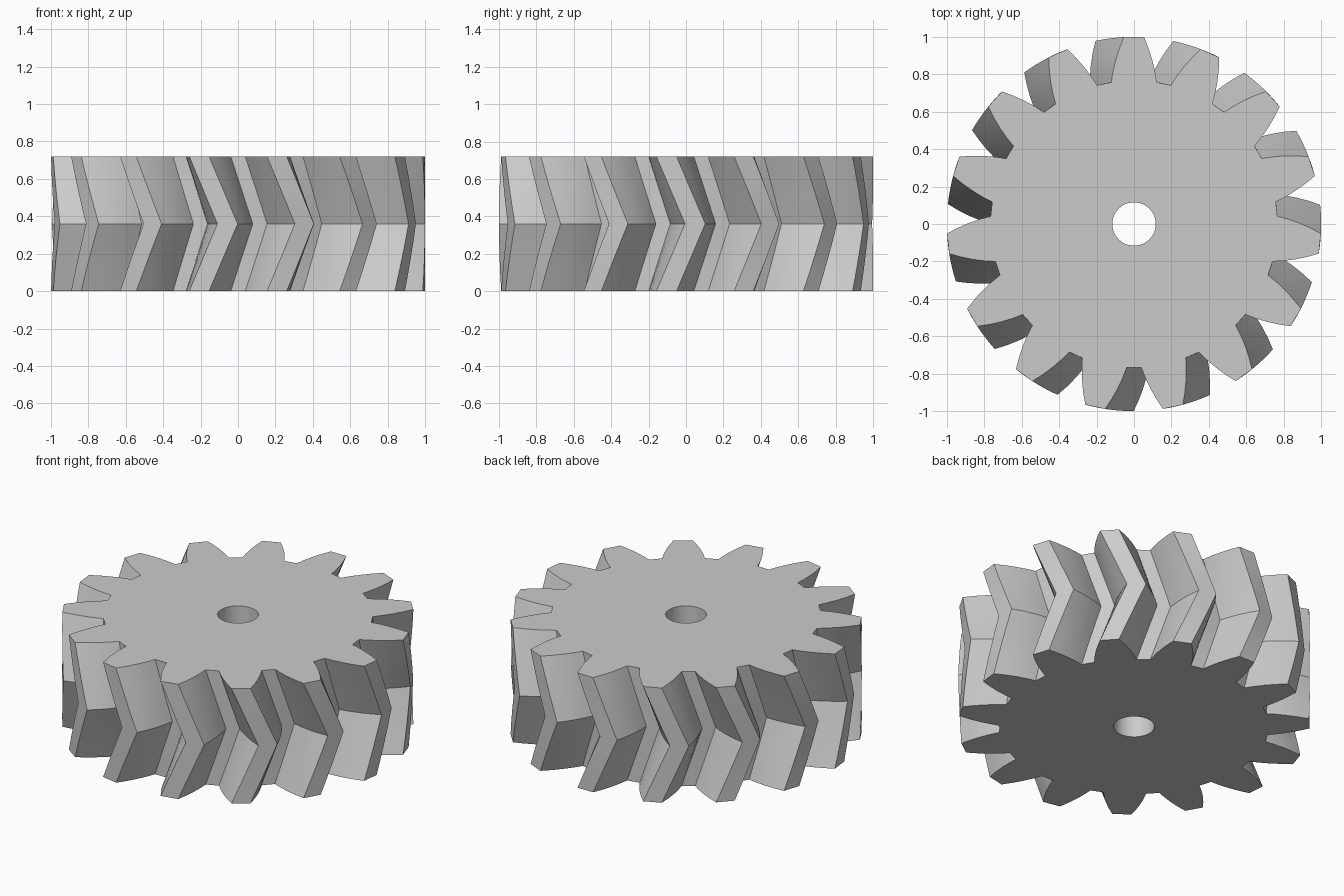
import bpy, bmesh
from math import radians, cos, sin

cube = bpy.data.objects.get("Cube")
if cube:
    bpy.data.objects.remove(cube)

TEETH, HEIGHT, TWIST = 15, 0.72, 8.8
BORE, BORE_SIDES, SLICES = 0.116, 40, 4
# tooth flank from root to tip: radius, half angle in degrees
FLANK = [(0.767, 9.1), (0.82, 7.9), (0.88, 6.4), (0.94, 4.8), (1.0, 3.1)]

grey = bpy.data.materials.new("plain grey")
grey.use_nodes = True
colour = (0.6, 0.6, 0.6, 1)
grey.diffuse_color = colour
grey.node_tree.nodes["Principled BSDF"].inputs["Base Color"].default_value = colour


def gear_outline():
    """Polar points of the toothed outline, anticlockwise."""
    points = []
    for i in range(TEETH):
        centre = 90 + i * 360 / TEETH
        points += [(r, centre - a) for r, a in FLANK]
        points += [(r, centre + a) for r, a in reversed(FLANK)]
    return points


def ring(bm, points, z, turn=0):
    return [bm.verts.new((r * cos(radians(a + turn)), r * sin(radians(a + turn)), z))
            for r, a in points]


def wall(bm, low, high):
    n = len(low)
    for i in range(n):
        j = (i + 1) % n
        bm.faces.new((low[i], low[j], high[j], high[i]))


def loop_edges(bm, loop):
    return [bm.edges.get((v, loop[i - 1])) for i, v in enumerate(loop)]


bm = bmesh.new()

# herringbone teeth: twist forward to the middle, then back
steps = 2 * SLICES
outline = gear_outline()
rings = [ring(bm, outline, HEIGHT * k / steps, TWIST * (1 - abs(k / SLICES - 1)))
         for k in range(steps + 1)]
for low, high in zip(rings, rings[1:]):
    wall(bm, low, high)

# bore
circle = [(BORE, i * 360 / BORE_SIDES) for i in range(BORE_SIDES)]
bore_low, bore_high = ring(bm, circle, 0), ring(bm, circle, HEIGHT)
wall(bm, bore_high, bore_low)

# flat end faces with the bore left open
for outer, inner, up in ((rings[0], bore_low, -1), (rings[-1], bore_high, 1)):
    bmesh.ops.triangle_fill(bm, use_beauty=True, normal=(0, 0, up),
                            edges=loop_edges(bm, outer) + loop_edges(bm, inner))
bmesh.ops.recalc_face_normals(bm, faces=bm.faces)

# smooth flanks, with sharp corners and a sharp middle line
for face in bm.faces:
    face.smooth = True
for edge in bm.edges:
    on_middle = all(abs(v.co.z - HEIGHT / 2) < 1e-4 for v in edge.verts)
    edge.smooth = not on_middle and edge.calc_face_angle(0) < radians(30)

mesh = bpy.data.meshes.new("herringbone_gear")
bm.to_mesh(mesh)
bm.free()
mesh.materials.append(grey)
gear = bpy.data.objects.new("herringbone_gear", mesh)
bpy.context.collection.objects.link(gear)
